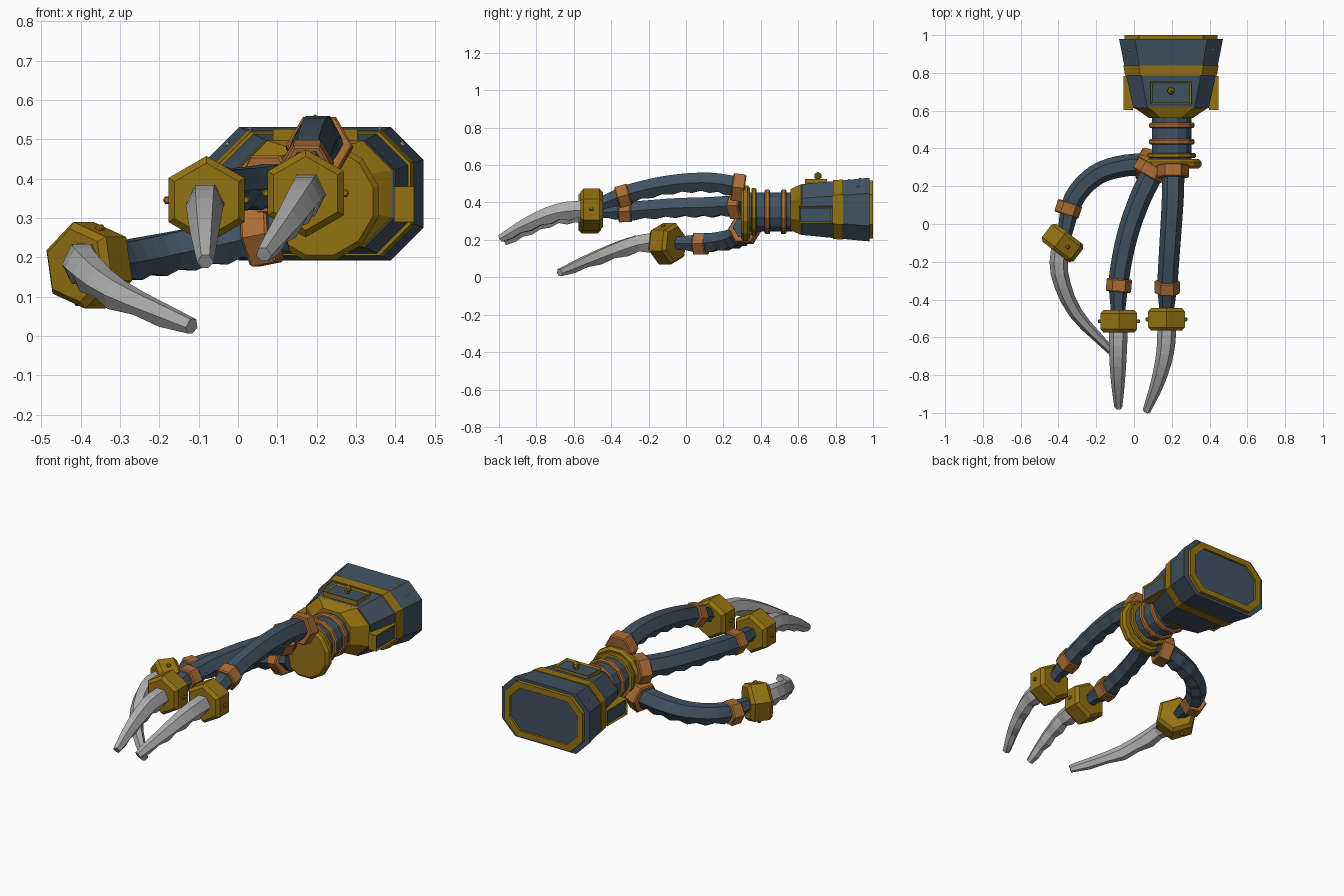
import bpy, bmesh, math
from mathutils import Vector, Matrix

cube = bpy.data.objects.get("Cube")
if cube:
    bpy.data.objects.remove(cube, do_unlink=True)


def material(name, rgb):
    m = bpy.data.materials.new(name)
    m.use_nodes = True
    m.diffuse_color = (*rgb, 1)
    m.node_tree.nodes["Principled BSDF"].inputs["Base Color"].default_value = (*rgb, 1)
    return m


SLATE = material("slate blue", (0.052, 0.085, 0.122))
GOLD = material("aged gold", (0.30, 0.17, 0.006))
COPPER = material("copper", (0.40, 0.15, 0.035))
STEEL = material("pale steel", (0.42, 0.42, 0.42))
UP = Vector((0, 0, 1))
CX, CZ = 0.196, 0.362          # forearm axis


def finish(name, bm, *mats):
    bmesh.ops.recalc_face_normals(bm, faces=bm.faces)
    me = bpy.data.meshes.new(name)
    bm.to_mesh(me)
    bm.free()
    for m in mats:
        me.materials.append(m)
    ob = bpy.data.objects.new(name, me)
    bpy.context.collection.objects.link(ob)
    return ob


def loft(name, rings, mat, end_mat=None):
    """Skin a list of vertex rings and cap both ends."""
    bm = bmesh.new()
    loops = [[bm.verts.new(p) for p in r] for r in rings]
    n = len(loops[0])
    for a, b in zip(loops, loops[1:]):
        for i in range(n):
            j = (i + 1) % n
            bm.faces.new((a[i], a[j], b[j], b[i]))
    bm.faces.new(loops[0])
    cap = bm.faces.new(loops[-1])
    if end_mat:
        cap.material_index = 1
    return finish(name, bm, mat, *([end_mat] if end_mat else []))


def ring(center, direction, rx, rz, sides=6, roll=0.0):
    t = Vector(direction).normalized()
    side = t.cross(UP).normalized()
    up = side.cross(t)
    angles = [math.radians(roll) + math.tau * k / sides for k in range(sides)]
    return [Vector(center) + side * rx * math.cos(a) + up * rz * math.sin(a) for a in angles]


def prism(name, center, direction, r, length, mat, chamfer=0.0, sides=6, roll=0.0):
    c, t = Vector(center), Vector(direction).normalized()
    h = length / 2
    steps = [(-h, r - chamfer), (-h + chamfer, r), (h - chamfer, r), (h, r - chamfer)]
    return loft(name, [ring(c + t * d, t, s, s, sides, roll) for d, s in steps], mat)


def smooth_path(points, steps):
    """Catmull-Rom curve through the points."""
    p = [Vector(q) for q in points]
    p = [p[0] * 2 - p[1]] + p + [p[-1] * 2 - p[-2]]
    out = []
    for a, b, c, d in zip(p, p[1:], p[2:], p[3:]):
        for k in range(steps):
            t = k / steps
            out.append((b * 2 + (c - a) * t + (a * 2 - b * 5 + c * 4 - d) * t ** 2
                        + (b * 3 - a - c * 3 + d) * t ** 3) / 2)
    return out + [p[-2]]


def limb(name, points, radius, mat, tall=1.0, ripple=0.0, steps=4):
    """Tapered six-sided tube with a scalloped underside."""
    path = smooth_path(points, steps)
    rings = []
    for i, c in enumerate(path):
        t = path[min(i + 1, len(path) - 1)] - path[max(i - 1, 0)]
        r = radius(i / (len(path) - 1))
        loop = ring(c, t, r, r * tall)
        if i % 2:
            for k in (4, 5):
                loop[k] = loop[k].lerp(c, ripple)
        rings.append(loop)
    return loft(name, rings, mat)


def octagon(y, hx, hz, cut):
    corners = [(hx, hz - cut), (hx - cut, hz), (cut - hx, hz), (-hx, hz - cut),
               (-hx, cut - hz), (cut - hx, -hz), (hx - cut, -hz), (hx, cut - hz)]
    return [Vector((CX + x, y, CZ + z)) for x, z in corners]


def ball(name, center, r, mat):
    bm = bmesh.new()
    bmesh.ops.create_icosphere(bm, subdivisions=1, radius=r, matrix=Matrix.Translation(center))
    return finish(name, bm, mat)


def framed_plate(name, center, size, normal):
    """Gold box whose outer face holds a recessed slate panel."""
    bm = bmesh.new()
    bmesh.ops.create_cube(bm, matrix=Matrix.Translation(center) @ Matrix.Diagonal((*size, 1)))
    bm.normal_update()
    normal = Vector(normal)
    face = max(bm.faces, key=lambda f: f.normal.dot(normal))
    bmesh.ops.inset_region(bm, faces=[face], thickness=0.012)
    bmesh.ops.translate(bm, verts=face.verts, vec=normal * -0.007)
    face.material_index = 1
    return finish(name, bm, GOLD, SLATE)


# Forearm housing
loft("forearm_shell", [octagon(0.615, 0.20, 0.135, 0.075), octagon(0.80, 0.24, 0.153, 0.08),
                       octagon(0.98, 0.275, 0.17, 0.083)], SLATE)
loft("forearm_taper", [octagon(0.56, 0.115, 0.11, 0.06), octagon(0.585, 0.15, 0.122, 0.07),
                       octagon(0.62, 0.203, 0.137, 0.076)], GOLD)
loft("forearm_band", [octagon(0.785, 0.243, 0.157, 0.08), octagon(0.84, 0.252, 0.161, 0.08)], GOLD)
loft("rear_rim", [octagon(0.96, 0.245, 0.155, 0.075), octagon(1.0, 0.245, 0.155, 0.075),
                  octagon(1.0, 0.212, 0.122, 0.065), octagon(0.988, 0.212, 0.122, 0.065)],
     GOLD, SLATE)
framed_plate("top_plate", (CX, 0.695, 0.508), (0.215, 0.12, 0.036), (0, 0, 1))
prism("top_knob_stem", (CX, 0.705, 0.527), (0, 0.001, 1), 0.014, 0.03, GOLD)
ball("top_knob", (CX, 0.705, 0.542), 0.022, GOLD)
for s, label in ((1, "left"), (-1, "right")):
    framed_plate(label + "_side_plate", (CX + s * 0.226, 0.693, 0.335), (0.05, 0.18, 0.09), (s, 0, 0))
    for y in (0.87, 0.93):
        ball(label + "_top_rivet", (CX + s * 0.165, y, CZ + 0.157 + (y - 0.87) * 0.1), 0.008, STEEL)
    ball(label + "_shoulder_rivet", (CX + s * 0.222, 0.92, 0.488), 0.008, STEEL)

# Wrist
BACK = (0, 1, 0)
prism("wrist_core", (0.2, 0.46, 0.35), BACK, 0.108, 0.24, SLATE, sides=12, roll=15)
for y in (0.435, 0.522):
    prism("wrist_ring", (0.2, y, 0.35), BACK, 0.124, 0.03, COPPER, 0.007, 12, 15)
prism("wrist_collar", (0.2, 0.363, 0.35), BACK, 0.132, 0.028, GOLD, 0.006, 12, 15)
prism("palm_disc", (0.208, 0.318, 0.342), BACK, 0.154, 0.05, GOLD, 0.014, 12, 15)


def finger_radius(u):
    return 0.06 - 0.008 * u - 0.015 * max(0, (u - 0.78) / 0.22)


def claw_radius(u):
    return 0.05 + 0.004 * math.sin(u * math.pi) - 0.029 * u ** 1.3


# Each digit: tube path, claw path, root cuff, end cuff, knuckle, bolt angle
digits = {
    "thumb": dict(
        tube=[(0.12, 0.31, 0.27), (-0.04, 0.31, 0.235), (-0.2, 0.26, 0.205),
              (-0.32, 0.13, 0.185), (-0.37, -0.07, 0.18)],
        claw=[(-0.385, -0.1, 0.185), (-0.395, -0.26, 0.175), (-0.31, -0.47, 0.105),
              (-0.118, -0.675, 0.022)],
        root=((0.06, 0.315, 0.255), (-1, 0.25, -0.2)),
        cuff=((-0.348, 0.08, 0.18), (-0.3, -0.95, 0)),
        knuckle=((-0.378, -0.1, 0.18), (-0.61, -0.79, 0)), bolt=110),
    "middle": dict(
        tube=[(0.12, 0.31, 0.385), (0.035, 0.14, 0.375), (-0.035, -0.06, 0.37),
              (-0.078, -0.28, 0.355), (-0.085, -0.47, 0.348)],
        claw=[(-0.083, -0.54, 0.335), (-0.085, -0.69, 0.325), (-0.085, -0.84, 0.262),
              (-0.083, -0.97, 0.187)],
        root=((0.085, 0.285, 0.385), (-0.5, -0.87, 0)),
        cuff=((-0.08, -0.325, 0.353), (-0.08, -1, -0.03)),
        knuckle=((-0.08, -0.515, 0.346), (0, -1, 0)), bolt=0),
    "outer": dict(
        tube=[(0.208, 0.31, 0.475), (0.205, 0.13, 0.505), (0.192, -0.08, 0.494),
              (0.178, -0.3, 0.447), (0.172, -0.47, 0.385)],
        claw=[(0.175, -0.53, 0.36), (0.165, -0.68, 0.346), (0.125, -0.84, 0.285),
              (0.066, -0.99, 0.205)],
        root=((0.207, 0.28, 0.48), (0, -1, 0.12)),
        cuff=((0.176, -0.335, 0.435), (-0.03, -1, -0.28)),
        knuckle=((0.172, -0.505, 0.363), (0, -1, 0)), bolt=0),
}
for label, d in digits.items():
    limb(label + "_finger", d["tube"], finger_radius, SLATE, 1.08, 0.2)
    limb(label + "_claw", d["claw"], claw_radius, STEEL, 1.2, 0.25, 3)
    prism(label + "_root_cuff", *d["root"], 0.085, 0.07, COPPER, 0.006)
    prism(label + "_end_cuff", *d["cuff"], 0.067, 0.07, COPPER, 0.006)
    # Knuckle block with a bolt on two opposite flats
    center, axis = d["knuckle"]
    prism(label + "_knuckle", center, axis, 0.112, 0.12, GOLD, 0.018, roll=30 + d["bolt"])
    for p in ring(center, axis, 0.1, 0.1, 2, d["bolt"]):
        prism(label + "_bolt", p, axis, 0.011, 0.02, GOLD, 0.004)
